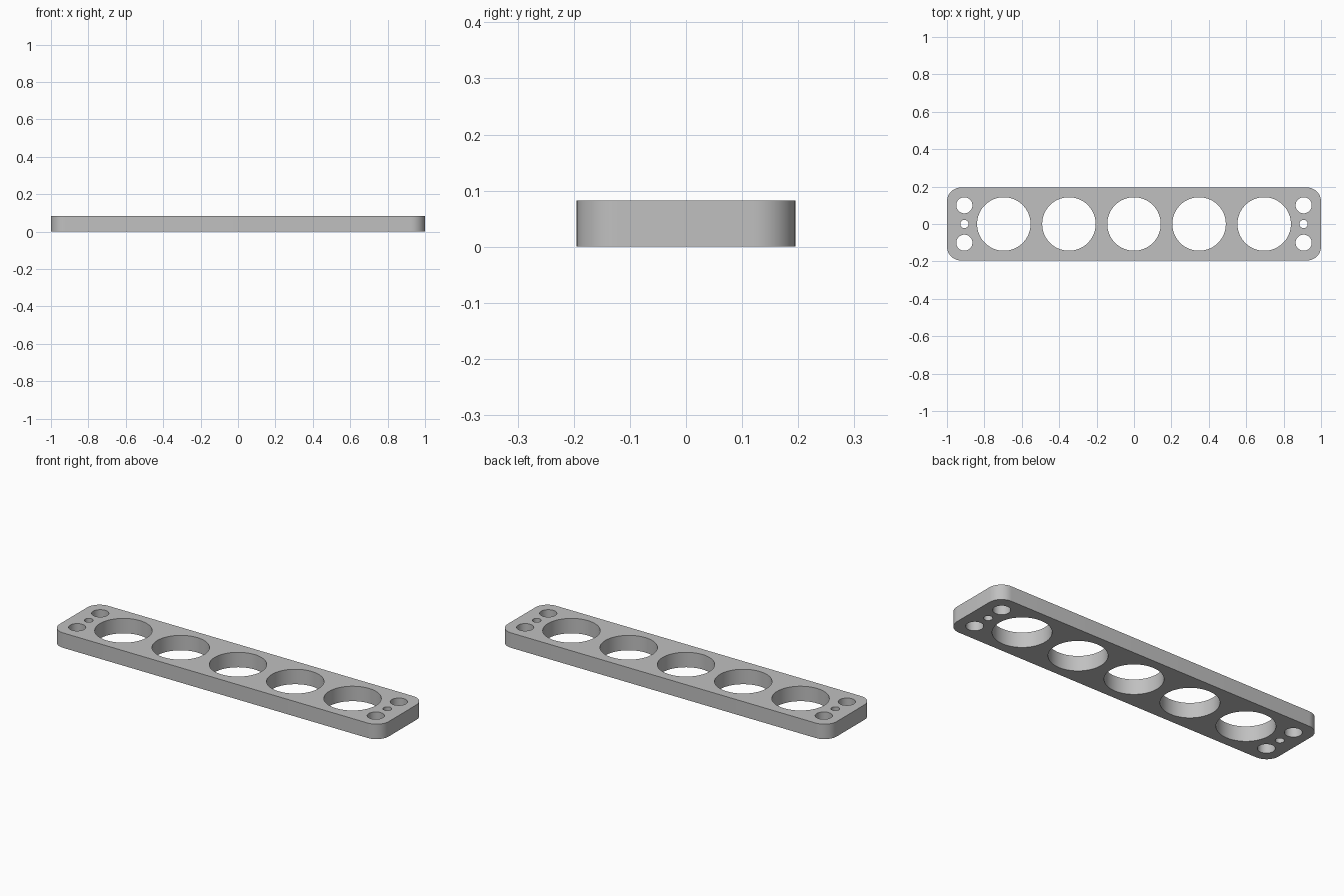
import bpy, bmesh
from math import cos, sin, pi, radians

cube = bpy.data.objects.get("Cube")
if cube:
    bpy.data.objects.remove(cube, do_unlink=True)

LENGTH, WIDTH, HEIGHT, CORNER = 2.0, 0.39, 0.082, 0.075

grey = bpy.data.materials.new("plain grey")
grey.use_nodes = True
colour = (0.53, 0.53, 0.53, 1)
grey.diffuse_color = colour
grey.node_tree.nodes["Principled BSDF"].inputs["Base Color"].default_value = colour

outline = bpy.data.curves.new("plate_outline", "CURVE")
outline.dimensions = "2D"
outline.fill_mode = "BOTH"
outline.extrude = HEIGHT / 2


def add_loop(points):
    spline = outline.splines.new("POLY")
    spline.points.add(len(points) - 1)
    for point, (x, y) in zip(spline.points, points):
        point.co = (x, y, 0, 1)
    spline.use_cyclic_u = True


def arc(x, y, radius, start, sweep, steps):
    return [(x + radius * cos(start + sweep * i / steps),
             y + radius * sin(start + sweep * i / steps)) for i in range(steps)]


def add_hole(x, y, radius, sides):
    add_loop(arc(x, y, radius, 0, 2 * pi, sides))


# Rounded rectangular edge
cx, cy = LENGTH / 2 - CORNER, WIDTH / 2 - CORNER
edge = []
for i, (sx, sy) in enumerate([(1, 1), (-1, 1), (-1, -1), (1, -1)]):
    # One extra step closes each quarter turn on its straight side
    edge += arc(sx * cx, sy * cy, CORNER, i * pi / 2, pi / 2 * 13 / 12, 13)
add_loop(edge)

# Row of five large holes
for i in range(-2, 3):
    add_hole(i * 0.348, 0, 0.143, 64)

# Mounting holes at both ends
for side in (-1, 1):
    add_hole(side * 0.907, 0, 0.022, 32)
    for y in (-0.1, 0.1):
        add_hole(side * 0.907, y, 0.043, 40)

# Solid plate
plate = bpy.data.objects.new("perforated_plate", outline)
bpy.context.collection.objects.link(plate)
bpy.ops.object.select_all(action="DESELECT")
plate.select_set(True)
bpy.context.view_layer.objects.active = plate
bpy.ops.object.convert(target="MESH")
plate = bpy.context.object
mesh = plate.data

bm = bmesh.new()
bm.from_mesh(mesh)
bmesh.ops.remove_doubles(bm, verts=bm.verts, dist=0.0001)
bmesh.ops.translate(bm, verts=bm.verts, vec=(0, 0, HEIGHT / 2))
bmesh.ops.recalc_face_normals(bm, faces=bm.faces)
bm.to_mesh(mesh)
bm.free()

mesh.materials.clear()
mesh.materials.append(grey)
bpy.ops.object.shade_smooth_by_angle(angle=radians(30))
